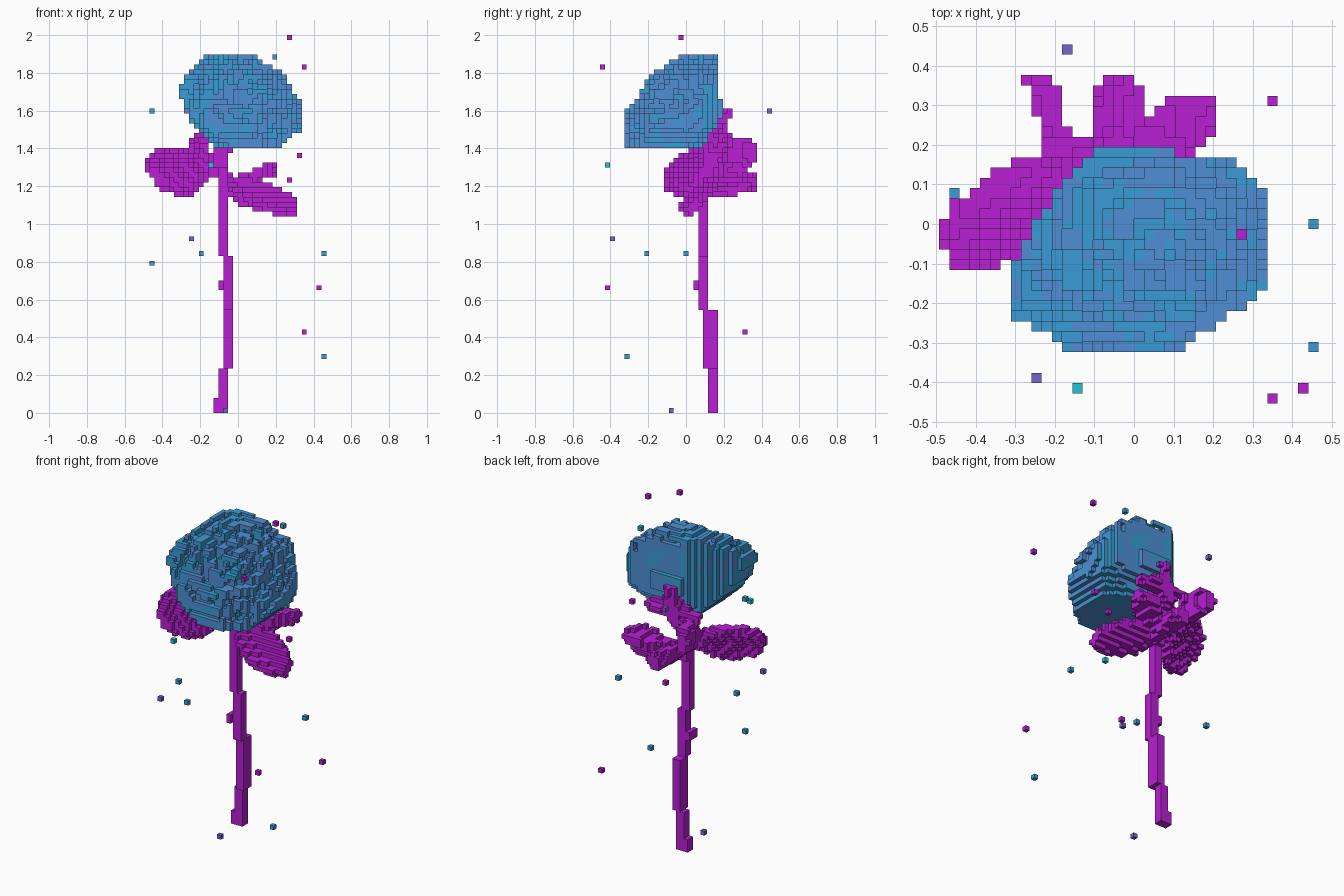
import bpy
import bmesh
import math
from mathutils import Vector, noise

V = 2 / 77  # edge length of one block

if "Cube" in bpy.data.objects:
    bpy.data.objects.remove(bpy.data.objects["Cube"])


def material(name, rgb):
    mat = bpy.data.materials.new(name)
    mat.use_nodes = True
    mat.diffuse_color = (*rgb, 1)
    mat.node_tree.nodes["Principled BSDF"].inputs["Base Color"].default_value = (*rgb, 1)
    return mat


magenta = material("magenta", (.48, .014, .65))
sky = material("sky blue", (.044, .33, .66))
blue = material("soft blue", (.08, .275, .66))
violet = material("violet", (.18, .125, .64))
teal = material("teal", (.023, .53, .64))


# Turns a set of grid cells into a mesh that keeps only the outer block faces
def build(name, cells, mats, rule=lambda cell: 0):
    bm = bmesh.new()
    corners = {}

    def vert(p):
        key = tuple(round(2 * c) for c in p)
        if key not in corners:
            corners[key] = bm.verts.new(Vector(p) * V)
        return corners[key]

    for cell in sorted(cells):
        centre = Vector(cell) + Vector((.5, 0, .5))
        for axis in range(3):
            for sign in (-1, 1):
                n = Vector((0, 0, 0))
                n[axis] = sign
                if tuple(int(c + d) for c, d in zip(cell, n)) in cells:
                    continue
                a = Vector((0, 0, 0))
                a[(axis + 1) % 3] = .5
                b = n.cross(a)
                mid = centre + n / 2
                face = bm.faces.new([vert(mid + q) for q in (a + b, b - a, -a - b, a - b)])
                face.material_index = rule(cell)
    bmesh.ops.recalc_face_normals(bm, faces=bm.faces)
    mesh = bpy.data.meshes.new(name)
    bm.to_mesh(mesh)
    bm.free()
    for mat in mats:
        mesh.materials.append(mat)
    obj = bpy.data.objects.new(name, mesh)
    bpy.context.collection.objects.link(obj)
    return obj


def fill(test, low, high):
    spans = [range(math.floor(a), math.ceil(b) + 1) for a, b in zip(low, high)]
    return {(i, j, k) for i in spans[0] for j in spans[1] for k in spans[2]
            if test(Vector((i + .5, j, k + .5)))}


def block(xs, ys, zs):
    return {(i, j, k) for i in range(xs[0], xs[1] + 1)
            for j in range(ys[0], ys[1] + 1) for k in range(*zs)}


# Oval sheet between base and tip
def leaf(base, tip, half_width, normal, thick=1.1, blunt=.6):
    base, tip = Vector(base) / V, Vector(tip) / V
    axis = tip - base
    length = axis.length
    axis.normalize()
    normal = Vector(normal)
    normal = (normal - axis * normal.dot(axis)).normalized()
    across = axis.cross(normal)

    def test(p):
        t = (p - base).dot(axis) / length
        if not 0 <= t <= 1:
            return False
        width = half_width / V * math.sin(math.pi * t) ** blunt + .4
        s = (p - base).dot(across)
        bend = .8 * (s / width) ** 2
        return abs(s) < width and abs((p - base).dot(normal) - bend) < thick

    pad = Vector((1, 1, 1)) * (half_width / V + 2)
    low = Vector(map(min, base, tip)) - pad
    high = Vector(map(max, base, tip)) + pad
    return fill(test, low, high)


def stalk(start, end, radius=.9):
    a, b = Vector(start) / V, Vector(end) / V
    d = b - a

    def test(p):
        t = max(0, min(1, (p - a).dot(d) / d.length_squared))
        return (p - a - d * t).length < radius

    pad = Vector((3, 3, 3))
    return fill(test, Vector(map(min, a, b)) - pad, Vector(map(max, a, b)) + pad)


def inside(poly, x, y):
    hit = False
    for (ax, ay), (bx, by) in zip(poly, poly[1:] + poly[:1]):
        if (ay > y) != (by > y) and x < ax + (y - ay) * (bx - ax) / (by - ay):
            hit = not hit
    return hit


# Flower head: outline profiles, cut by a tilted dome and tapered to the back
front = [(-6.5, 73), (3, 73), (6, 71), (10, 69), (11, 66), (13, 63), (13, 58), (9, 54),
         (-4, 54), (-8, 57), (-12, 63), (-12, 66), (-10, 70)]
side = [(-1, 73), (6.5, 73), (6.5, 65), (7.6, 62), (6.5, 59), (3.5, 54), (-12.6, 54),
        (-12.6, 61.5), (-9.5, 65), (-7.5, 69), (-4, 71)]
top = [(-12, -5), (-12, -9.6), (-8, -10.6), (-7, -12.6), (4, -12.6), (7, -10.6), (13, -6.6),
       (13, 3), (10, 6.6), (-4, 7.6), (-6, 5), (-9, 1)]
facing = Vector((1, -1, 1.41)).normalized()
across = Vector((1, 1, 0)).normalized()
upward = facing.cross(across)


def polar(p):
    q = p - Vector((.5, -2.5, 63.5))
    u, v = q.dot(across), q.dot(upward)
    return q.dot(facing), math.hypot(u, v) / 13.2, math.atan2(v, u)


def hull(p):
    if not (inside(front, p.x, p.z) and inside(side, p.y, p.z) and inside(top, p.x, p.y)):
        return False
    out, r, turn = polar(p)
    reach = 1.04 if out > -2 else 1.04 + (out + 2) / 14
    return r < reach and out < 8.5 - 3.5 * r * r


# Spiral gaps between the petals sink into the face of the dome
def petal(p):
    if not hull(p):
        return False
    out, r, turn = polar(p)
    gap = math.sin(26 * r + 2 * turn + 4 * noise.noise(p * .2)) > .35
    depth = 2.2 * gap + max(0, 2.5 * noise.noise(p * .45))
    return r > .93 or hull(p + facing * depth)


petals = fill(petal, (-13, -13, 53), (14, 8, 74))
build("flower_head", petals, [sky, blue],
      lambda c: int(noise.noise(Vector(c) * .31) + c[0] * .015 > -.03))

# Stem: stacked blocks that shift sideways as they rise, with one thorn
stem = set()
for xs, ys, zs in [((-5, -4), (5, 6), (0, 3)), ((-4, -3), (5, 6), (0, 9)),
                   ((-3, -2), (4, 6), (9, 21)), ((-3, -2), (3, 4), (21, 32)),
                   ((-4, -3), (3, 4), (32, 44)), ((-4, -3), (3, 5), (44, 50)),
                   ((-5, -3), (4, 6), (50, 58)), ((-4, -4), (2, 4), (25, 27))]:
    stem |= block(xs, ys, zs)
build("stem", stem, [magenta])

# Calyx and sepals behind the head
calyx = stalk((-.08, .16, 1.42), (-.04, .17, 1.49), 2.4)
calyx |= stalk((-.05, .19, 1.49), (-.04, .21, 1.59), 1.1)
calyx |= stalk((-.05, .18, 1.49), (-.22, .2, 1.46))
calyx |= leaf((-.06, .18, 1.46), (.12, .19, 1.46), .04, (0, .4, 1))
build("calyx", calyx - petals, [magenta])

# Leaves with their stalks
leaves = {
    "right_leaf": leaf((-.18, .13, 1.31), (-.46, -.1, 1.27), .14, (-.75, 1, -.9), 1.1, .42)
    | stalk((-.09, .15, 1.27), (-.21, .15, 1.29), 1.1),
    "left_leaf": leaf((-.06, .12, 1.19), (.31, .03, 1.07), .095, (.2, -.6, .75)),
    "right_back_leaf": leaf((-.19, .18, 1.36), (-.25, .38, 1.39), .075, (1, .1, 0))
    | stalk((-.1, .15, 1.33), (-.21, .2, 1.37)),
    "back_leaf": leaf((-.05, .11, 1.19), (-.04, .38, 1.21), .065, (.5, 0, 1), 1.4),
    "left_back_leaf": leaf((.03, .16, 1.22), (.2, .31, 1.29), .07, (-.4, 0, 1))
    | stalk((-.07, .12, 1.18), (.05, .17, 1.23)),
}
for name, cells in leaves.items():
    build(name, cells - petals, [magenta])

# Loose floating blocks
flecks = {
    magenta: {(10, -1, 76), (13, -17, 70), (16, -16, 25), (13, 12, 16), (12, 2, 52), (10, 4, 47)},
    sky: {(-18, 3, 61), (-18, 3, 30), (17, 0, 32), (17, -12, 11), (-8, -8, 32), (7, 6, 72),
          (12, 0, 57)},
    violet: {(-7, 17, 61), (-10, -15, 35), (-3, -3, 0)},
    teal: {(-6, -16, 50)},
}
for mat, cells in flecks.items():
    build("flecks_" + mat.name.replace(" ", "_"), cells, [mat])
